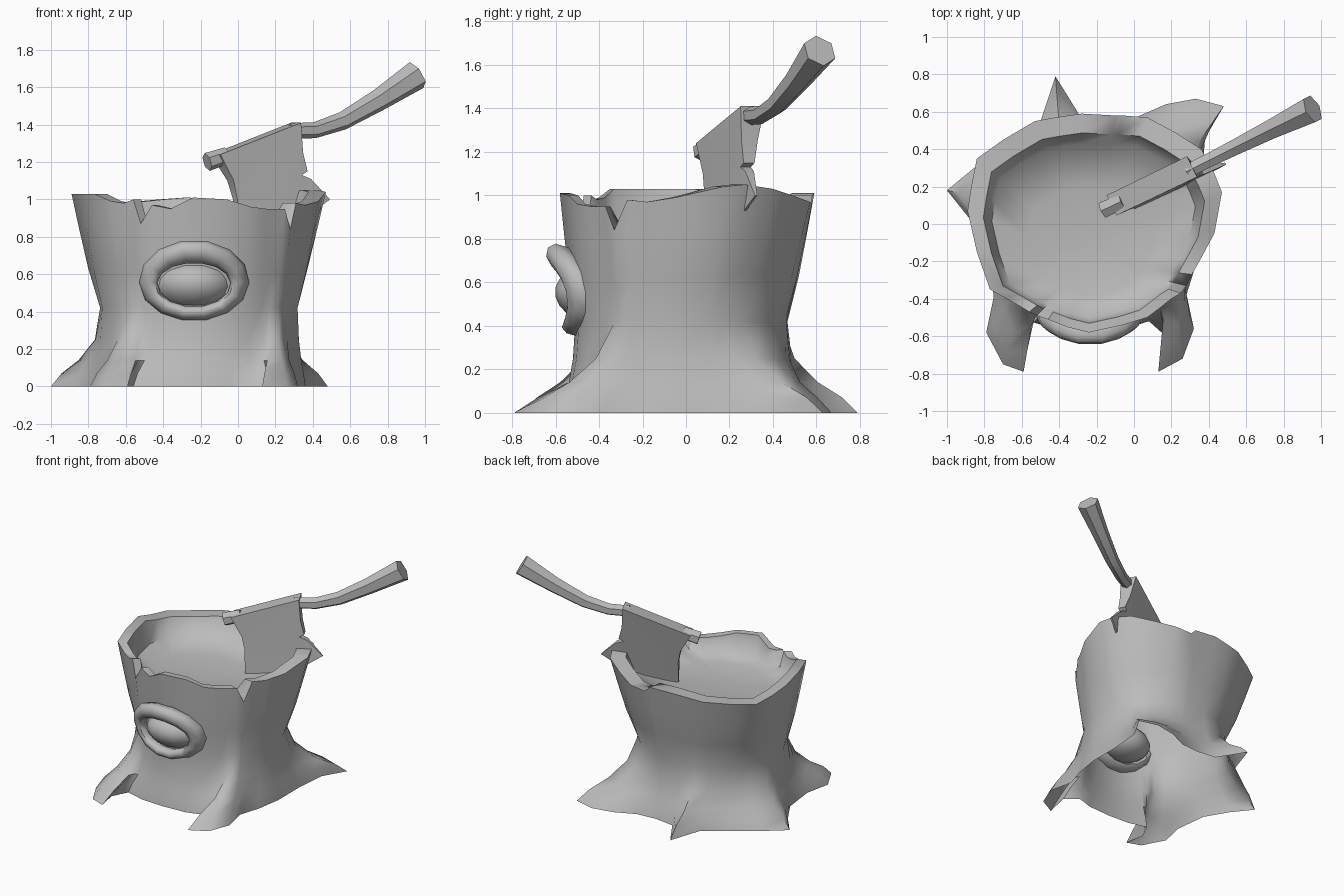
import bpy, bmesh, math
from mathutils import Vector

cube = bpy.data.objects.get("Cube")
if cube:
    bpy.data.objects.remove(cube, do_unlink=True)

GREY = (0.5, 0.5, 0.5, 1)
grey = bpy.data.materials.new("plain grey")
grey.use_nodes = True
grey.diffuse_color = GREY
for node in grey.node_tree.nodes:
    if node.type == 'BSDF_PRINCIPLED':
        node.inputs["Base Color"].default_value = GREY


def finish(name, bm, angle, recalc=True):
    """Turn a bmesh into a named, shaded object."""
    if recalc:
        bmesh.ops.recalc_face_normals(bm, faces=bm.faces)
    mesh = bpy.data.meshes.new(name)
    bm.to_mesh(mesh)
    bm.free()
    mesh.materials.append(grey)
    obj = bpy.data.objects.new(name, mesh)
    bpy.context.collection.objects.link(obj)
    bpy.ops.object.select_all(action='DESELECT')
    obj.select_set(True)
    bpy.context.view_layer.objects.active = obj
    bpy.ops.object.shade_smooth_by_angle(angle=math.radians(angle))
    return obj


def loft(bm, rings, close_rings=False):
    """Skin a list of closed rings of points; returns the vertex rings."""
    rows = [[bm.verts.new(p) for p in ring] for ring in rings]
    pairs = list(zip(rows, rows[1:]))
    if close_rings:
        pairs.append((rows[-1], rows[0]))
    for a, b in pairs:
        n = len(a)
        for i in range(n):
            j = (i + 1) % n
            bm.faces.new((a[i], a[j], b[j], b[i]))
    return rows


def tube(name, path, radii, sides=6):
    """Faceted, capped tube along a path in the cleaver's upright plane."""
    path = [Vector(p) for p in path]
    rings = []
    for i, p in enumerate(path):
        tangent = (path[min(i + 1, len(path) - 1)] - path[max(i - 1, 0)]).normalized()
        side = tangent.cross(Vector((0, 0, 1))).normalized()
        up = side.cross(tangent)
        ring = []
        for k in range(sides):
            a = math.tau * (k + 0.5) / sides
            ring.append(p + radii[i] * (side * math.cos(a) + up * math.sin(a)))
        rings.append(ring)
    bm = bmesh.new()
    rows = loft(bm, rings)
    bm.faces.new(rows[0])
    bm.faces.new(rows[-1])
    return finish(name, bm, 25)


# Stump: jagged rim (x, y, z) and rooted foot (x, y), in hundredths,
# counter-clockwise from the front centre
rim = [(-24, -58, 101), (-6, -54, 100), (7, -50, 96), (15, -44, 95), (20, -40, 95),
       (25, -37, 95), (28, -33, 84), (31, -27, 98), (36, -18, 97), (43, -5, 99),
       (47, 17, 104), (43, 27, 105), (36, 40, 103), (22, 49, 100), (7, 57, 97),
       (-6, 58, 96), (-10, 58, 100), (-28, 59, 101), (-42, 57, 100), (-53, 55, 99),
       (-70, 45, 98), (-84, 35, 98), (-87, 20, 100), (-89, 7, 103), (-84, -15, 103),
       (-77, -35, 103), (-68, -40, 99), (-61, -44, 98), (-56, -47, 100),
       (-52, -49, 87), (-46, -51, 97), (-36, -55, 95)]
foot = [(-24, -57), (-5, -56), (8, -52), (17, -60), (13, -79), (26, -72), (32, -56),
        (28, -38), (33, -22), (36, -3), (36, 22), (38, 46), (48, 63), (33, 67),
        (17, 64), (1, 57), (-14, 56), (-29, 58), (-42, 79), (-50, 55), (-68, 42),
        (-83, 32), (-100, 18), (-88, 3), (-78, -14), (-75, -39), (-79, -58),
        (-70, -75), (-59, -79), (-62, -64), (-56, -52), (-42, -56)]
rim = [Vector(p) / 100 for p in rim]
foot = [Vector((x, y, 0)) / 100 for x, y in foot]
WAIST = 0.42
waist = []
for p in rim:
    a = math.atan2(p.y, p.x + 0.21)
    waist.append(Vector((-0.21 + 0.53 * math.cos(a), -0.02 + 0.49 * math.sin(a), WAIST)))

# The two front roots curl inwards: their tips dip while their backs stay high
CURL = {3: 1.7, 4: 1.5, 5: 0.85, 27: 0.85, 28: 1.5, 29: 1.7}


def flare(t, z):
    ring = []
    for i, (w, f) in enumerate(zip(waist, foot)):
        p = w.lerp(f, t ** CURL.get(i, 1))
        p.z = z
        ring.append(p)
    return ring


def inset(scale, z=None):
    ring = []
    for p in rim:
        ring.append(Vector((-0.24 + (p.x + 0.24) * scale, -0.2 + (p.y + 0.2) * scale,
                            p.z if z is None else z)))
    return ring


def belly(t, spread):
    ring = []
    for w, r in zip(waist, rim):
        p = w.lerp(r, spread)
        p.z = w.z + (r.z - w.z) * t
        ring.append(p)
    return ring


bm = bmesh.new()
rings = [foot, flare(0.8, 0.07), flare(0.48, 0.14), flare(0.17, 0.25), waist,
         belly(0.35, 0.42), belly(0.7, 0.74), rim, inset(0.87), inset(0.8, 0.87),
         inset(0.5, 0.83)]
rows = loft(bm, rings)
hub = bm.verts.new((-0.23, -0.1, 0.82))
floor = rows[-1]
for i, v in enumerate(floor):
    bm.faces.new((v, floor[(i + 1) % len(floor)], hub))
finish("stump", bm, 60, recalc=False)

# Knot: a thick oval lip bent around the trunk, with a bulge inside
KX, KZ = -0.235, 0.555


def bark_y(x, z):
    return -0.555 - 0.22 * (z - KZ) + (x - KX) ** 2


bm = bmesh.new()
rings = []
for i in range(14):
    a = math.tau * i / 14
    thick = 0.05 + 0.012 * math.sin(a)
    ring = []
    for k in range(8):
        b = math.tau * k / 8
        x = KX + (0.245 + thick * math.cos(b)) * math.cos(a)
        z = KZ + (0.167 + thick * math.cos(b)) * math.sin(a)
        depth = 0.055 if math.sin(b) > 0 else 0.08
        ring.append((x, bark_y(x, z) - depth * math.sin(b), z))
    rings.append(ring)
loft(bm, rings, close_rings=True)
finish("knot_lip", bm, 60)

bm = bmesh.new()
bmesh.ops.create_uvsphere(bm, u_segments=14, v_segments=10, radius=1)
for v in bm.verts:
    x, z = KX + 0.21 * v.co.x, KZ - 0.02 + 0.135 * v.co.z
    v.co = (x, bark_y(KX, z) + 0.14 + 0.19 * v.co.y, z)
finish("knot_bulge", bm, 60)

# Cleaver blade: wedge that thins from spine to cutting edge, with a nick
profile = [(-0.12, 1.24), (0.31, 1.41), (0.33, 1.25), (0.36, 1.15), (0.33, 1.13),
           (0.38, 1.11), (0.49, 1.0), (0.38, 0.92), (0.2, 0.85), (0, 0.8),
           (-0.015, 1.0), (-0.04, 1.1)]
bm = bmesh.new()
across = Vector((0.44, -0.9, 0))
sides = []
for sign in (1, -1):
    ring = []
    for x, z in profile:
        depth = 1.285 + 0.37 * x - z
        half = max(0.006, 0.06 * (1 - depth / 0.5))
        centre = Vector((x, 0.1 + 0.48 * (x + 0.12) - 0.15 * max(depth, 0), z))
        ring.append(centre + across * half * sign)
    sides.append(ring)
rows = loft(bm, sides)
caps = [bm.faces.new(row) for row in rows]
bmesh.ops.triangulate(bm, faces=caps)
finish("cleaver_blade", bm, 25)

# Handle: curved, widening grip and the stub that pokes out of the blade
tube("cleaver_handle",
     [(0.28, 0.28, 1.365), (0.41, 0.345, 1.37), (0.56, 0.42, 1.42), (0.75, 0.515, 1.53),
      (0.955, 0.615, 1.665)],
     [0.042, 0.043, 0.049, 0.06, 0.08])
tube("handle_stub", [(-0.165, 0.075, 1.2), (-0.06, 0.125, 1.235)], [0.05, 0.045])
